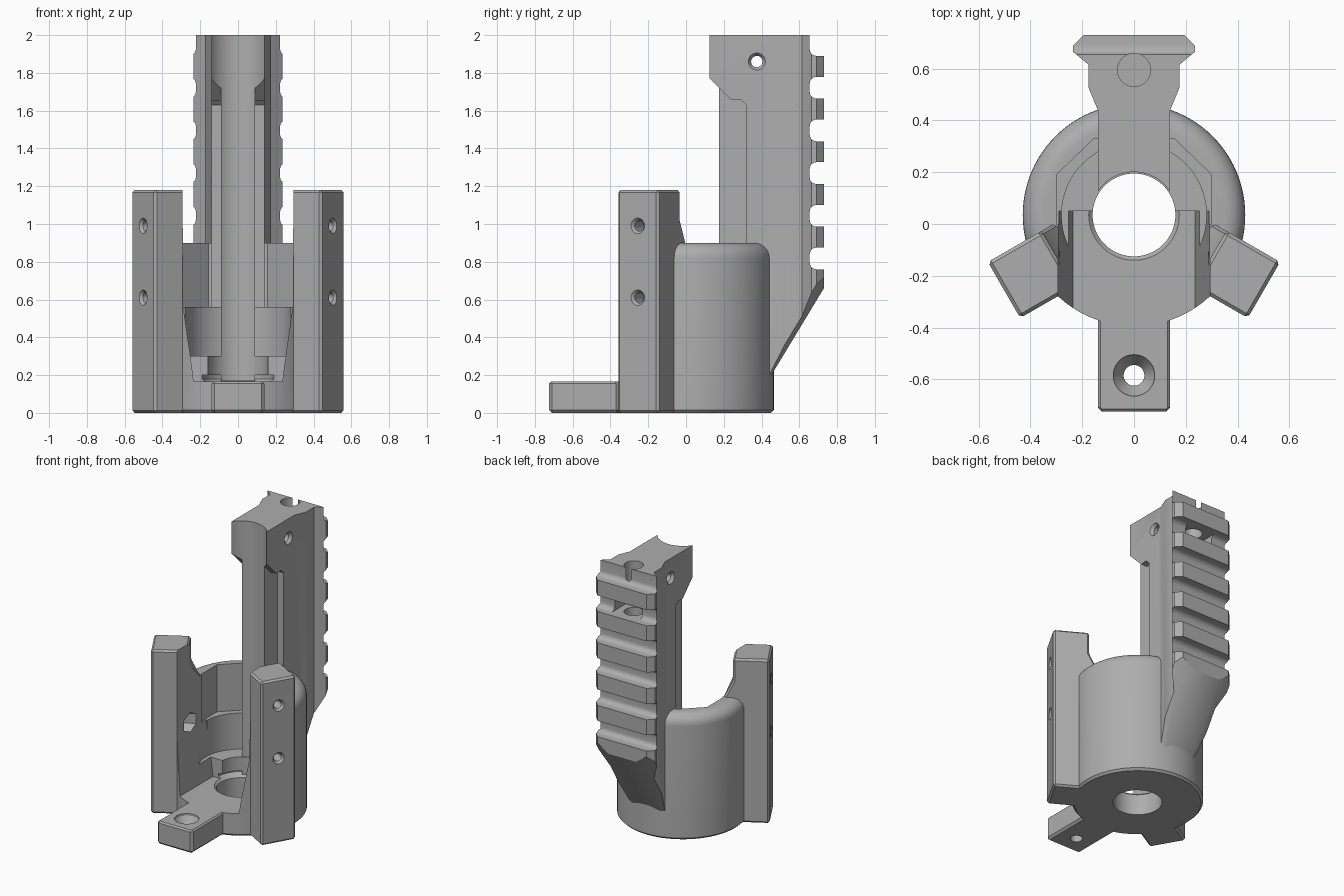
import bpy, bmesh, math
from mathutils import Matrix, Vector

cube = bpy.data.objects.get("Cube")
if cube:
    bpy.data.objects.remove(cube, do_unlink=True)

grey = bpy.data.materials.new("light_grey")
grey.use_nodes = True
colour = (0.42, 0.42, 0.42, 1)
grey.diffuse_color = colour
grey.node_tree.nodes["Principled BSDF"].inputs["Base Color"].default_value = colour

CY = 0.035                       # y of the body axis
AXIS = Matrix.Translation((0, CY, 0))


def finish(name, bm):
    bmesh.ops.recalc_face_normals(bm, faces=bm.faces)
    mesh = bpy.data.meshes.new(name)
    bm.to_mesh(mesh)
    bm.free()
    mesh.materials.append(grey)
    ob = bpy.data.objects.new(name, mesh)
    bpy.context.collection.objects.link(ob)
    return ob


def prism(name, pts, lo, hi, axis="z", bevel=0, matrix=None):
    """Extrude a 2D outline: z takes (x, y), y takes (x, z), x takes (y, z)."""
    place = {"z": lambda a, b, c: (a, b, c), "y": lambda a, b, c: (a, c, b),
             "x": lambda a, b, c: (c, a, b)}[axis]
    bm = bmesh.new()
    rings = [[bm.verts.new(place(a, b, c)) for a, b in pts] for c in (lo, hi)]
    for ring in rings:
        bm.faces.new(ring)
    n = len(pts)
    for i in range(n):
        j = (i + 1) % n
        bm.faces.new((rings[0][i], rings[0][j], rings[1][j], rings[1][i]))
    bmesh.ops.recalc_face_normals(bm, faces=bm.faces)
    if bevel:
        bmesh.ops.bevel(bm, geom=bm.edges[:], offset=bevel, segments=1, affect="EDGES")
    if matrix:
        bm.transform(matrix)
    return finish(name, bm)


def box(name, x, y, z, bevel=0):
    outline = [(x[0], y[0]), (x[1], y[0]), (x[1], y[1]), (x[0], y[1])]
    return prism(name, outline, *z, bevel=bevel)


def lathe(name, profile, matrix, n=96):
    """Solid of revolution about z from (radius, height) points."""
    bm = bmesh.new()
    rings = []
    for r, z in profile:
        angles = [math.tau * i / n for i in range(n)]
        rings.append([bm.verts.new((r * math.cos(a), r * math.sin(a), z)) for a in angles])
    for low, high in zip(rings, rings[1:]):
        for i in range(n):
            j = (i + 1) % n
            bm.faces.new((low[i], low[j], high[j], high[i]))
    bm.faces.new(rings[0])
    bm.faces.new(rings[-1])
    bm.transform(matrix)
    return finish(name, bm)


def rod(r, lo, hi, matrix, n=48):
    return lathe("cutter", [(r, lo), (r, hi)], matrix, n)


def hull(points):
    bm = bmesh.new()
    for p in points:
        bm.verts.new(p)
    bmesh.ops.convex_hull(bm, input=bm.verts[:])
    return finish("cutter", bm)


def combine(target, other, operation="DIFFERENCE"):
    mod = target.modifiers.new("combine", "BOOLEAN")
    mod.operation, mod.solver, mod.object = operation, "EXACT", other
    graph = bpy.context.evaluated_depsgraph_get()
    mesh = bpy.data.meshes.new_from_object(target.evaluated_get(graph))
    target.modifiers.clear()
    target.data = mesh
    bpy.data.objects.remove(other, do_unlink=True)


def mirrored(pts):
    return pts + [(-x, y) for x, y in reversed(pts)]


# Round cup with a rounded top rim
rim = [(0.35 + 0.08 * math.cos(a), 0.82 + 0.08 * math.sin(a))
       for a in [math.pi / 2 * i / 8 for i in range(9)]]
body = lathe("body", [(0.415, 0), (0.43, 0.015)] + rim, AXIS)

# Front foot and the two side legs, set radially
combine(body, box("foot", (-0.14, 0.14), (-0.725, -0.2), (0, 0.17), 0.015), "UNION")
leg_outline = [(0.24, 0), (0.58, 0), (0.58, 1.18), (0.34, 1.18), (0.34, 1.02),
               (0.27, 0.88), (0.24, 0.88)]
leg_turns = [AXIS @ Matrix.Rotation(math.radians(a), 4, "Z") for a in (-30, -150)]
for turn in leg_turns:
    # the outline is drawn in the radial plane
    leg = prism("leg", leg_outline, -0.125, 0.125, "y", 0.013, turn)
    combine(body, leg, "UNION")

# Front opening, upper pocket, round pocket and central bore
opening = mirrored([(0.235, 0.165), (0.245, 0.25), (0.29, 0.56), (0.295, 1.4)])
combine(body, prism("cutter", opening, -0.9, 0.05, "y"))
pocket = mirrored([(0.3, 0.0), (0.3, 0.19), (0.155, 0.33)])
combine(body, prism("cutter", pocket, 0.56, 1.4))
combine(body, rod(0.28, 0.3, 0.6, AXIS, 96))
combine(body, lathe("cutter", [(0.16, -0.1), (0.16, 0.15), (0.19, 0.18), (0.19, 0.2),
                               (0.16, 0.2), (0.16, 0.5)], AXIS))

# Countersunk foot hole
combine(body, lathe("cutter", [(0.04, -0.1), (0.04, 0.09), (0.08, 0.15), (0.08, 0.3)],
                    Matrix.Translation((0, -0.585, 0)), 48))

# Screw holes in the legs, the lower pair opening into nut pockets
for turn in leg_turns:
    for z, depth in ((0.61, 0.1), (0.99, 0.42)):
        along = turn @ Matrix.Translation((0, 0, z)) @ Matrix.Rotation(math.pi / 2, 4, "Y")
        combine(body, lathe("cutter", [(0.028, depth), (0.028, 0.565), (0.042, 0.581),
                                       (0.042, 0.7)], along, 32))
        if z < 0.8:
            combine(body, rod(0.07, 0.15, 0.4, along, 6))

# Upright column with a dovetail rail along its back
section = mirrored([(0.14, 0.08), (0.14, 0.44), (0.175, 0.525), (0.175, 0.615),
                    (0.235, 0.665), (0.235, 0.69), (0.195, 0.73)])
column = prism("rail_column", section, 0.17, 2.0)
combine(column, rod(0.166, -0.1, 2.2, AXIS, 96))

# Slim inner part of the column below the top block
relief = [(0, 0), (0.32, 0), (0.32, 1.63), (0.29, 1.66), (0.24, 1.655), (0, 1.895)]
for lo, hi in ((0.09, 0.3), (-0.3, -0.09)):
    combine(column, prism("cutter", relief, lo, hi, "x"))

# Sloped underside with bevelled flanks
foot_y, foot_z, slope = 0.44, 0.18, 1.655


def on_slope(y, rise=0):
    return y, foot_z + slope * (y - foot_y) + rise


combine(column, prism("cutter", [on_slope(foot_y), on_slope(0.9), (0.9, 0), (foot_y, 0)],
                      -0.4, 0.4, "x"))
for side in (-1, 1):
    combine(column, hull([Vector((side * x, *on_slope(y, rise))) for y in (0.43, 0.85)
                          for x, rise in ((0.11, 0), (0.3, 0.13), (0.3, -0.3), (0.11, -0.3))]))

# Cross slots of the rail, rounded at the root
for i in range(6):
    z0, z1, r = 1.89 - 0.226 * i, 2.005 - 0.226 * i, 0.035
    if i == 0:
        z1 = 2.2
    arc = [math.pi / 2 * k / 5 for k in range(6)]
    root = [(0.655 + r - r * math.cos(a), z1 - r + r * math.sin(a)) for a in arc]
    root = [(0.655 + r - r * math.sin(a), z0 + r - r * math.cos(a)) for a in arc] + root
    combine(column, prism("cutter", [(0.9, z0)] + root + [(0.9, z1)], -0.4, 0.4, "x"))

# Vertical pin hole with its window, and the cross screw hole
combine(column, rod(0.064, 1.6, 2.2, Matrix.Translation((0, 0.595, 0))))
combine(column, box("cutter", (-0.11, 0.11), (0.53, 0.8), (1.664, 1.779)))
cross = Matrix.Translation((0, 0.375, 1.86)) @ Matrix.Rotation(math.pi / 2, 4, "Y")
combine(column, lathe("cutter", [(0.045, -0.3), (0.045, -0.14), (0.03, -0.12), (0.03, 0.12),
                                 (0.045, 0.14), (0.045, 0.3)], cross, 32))

# Smooth the round walls and keep the machined edges crisp
for ob in (body, column):
    bpy.ops.object.select_all(action="DESELECT")
    ob.select_set(True)
    bpy.context.view_layer.objects.active = ob
    bpy.ops.object.shade_smooth_by_angle(angle=math.radians(25))
